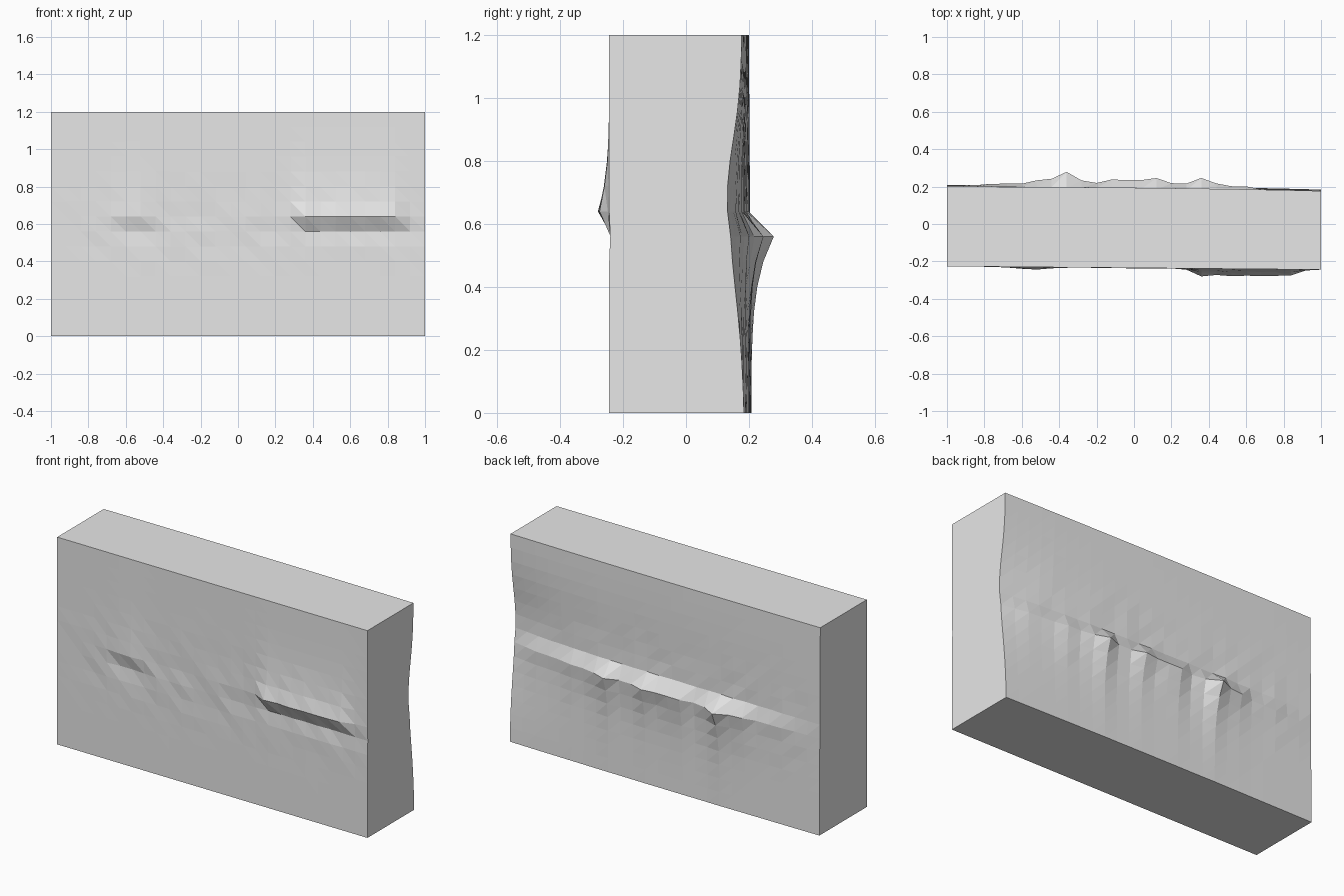
import bpy
import bmesh
import math
import random

random.seed(4)
COLUMNS, ROWS, CELL = 25, 15, 0.08
CREST_FRONT, CREST_BACK = 8, 7      # grid rows where the ridges run

cube = bpy.data.objects.get("Cube")
if cube:
    bpy.data.objects.remove(cube, do_unlink=True)

# Ridge and hollow depths along the length, as (x, depth)
FRONT_RIDGE = [(.2, 0), (.28, .008), (.36, .04), (.44, .035), (.52, .038),
               (.76, .034), (.84, .03), (.92, .006), (1, 0)]
BACK_RIDGE = [(-1, 0), (-.76, .012), (-.6, .018), (-.52, .034), (-.44, .044),
              (-.36, .082), (-.28, .042), (-.2, .03), (-.12, .05), (.04, .046),
              (.12, .058), (.2, .036), (.28, .036), (.36, .066), (.44, .038),
              (.52, .026), (.6, .032), (.68, .018), (.84, .02), (1, .005)]
BACK_HOLLOW = [(-1, 0), (-.6, .004), (0, .012), (.4, .015), (.7, .025), (1, .05)]


def along(points, x):
    """Linear interpolation through a list of points."""
    if x <= points[0][0]:
        return points[0][1]
    for (xa, ya), (xb, yb) in zip(points, points[1:]):
        if x <= xb + 1e-6:
            return ya + (yb - ya) * (x - xa) / (xb - xa)
    return points[-1][1]


def roughness(x, z):
    """Slight unevenness that fades toward every edge."""
    fade = math.exp(-((z - .6) / .2) ** 2) * min(1, (1 - abs(x)) * 5)
    return random.uniform(-.003, .003) * fade


def front_y(x, z, row):
    step = row - CREST_FRONT
    # long slope above the crest, sharp undercut below it
    fall = math.exp(-step / 2) if step >= 0 else 0
    out = along(FRONT_RIDGE, x) * fall * (1 - z / 1.2) / (1 - .64 / 1.2)
    bump = math.exp(-((x + .54) / .1) ** 2)
    out += .012 * bump * fall
    if step == -1:
        out -= .01 * bump + .006 * math.exp(-((x - .7) / .4) ** 2)
    return -.226 - .009 * (x + 1) - out + roughness(x, z)


def back_y(x, z, row):
    step = CREST_BACK - row
    # sharp ledge above the crest, slope below it
    fall = math.exp(-step / 1.8) if step >= 0 else 0
    width = .26 if z > .68 else .38
    hollow = along(BACK_HOLLOW, x) * math.exp(-((z - .68) / width) ** 2)
    base = .208 - .007 * z - .0055 * (x + 1) ** 2
    return base + along(BACK_RIDGE, x) * fall - hollow + roughness(x, z)


def make_sheet(bm, depth):
    """Grid of vertices standing upright, indexed by column and row."""
    return [[bm.verts.new((c * CELL - 1, depth(c * CELL - 1, r * CELL, r), r * CELL))
             for r in range(ROWS + 1)] for c in range(COLUMNS + 1)]


bm = bmesh.new()
front = make_sheet(bm, front_y)
back = make_sheet(bm, back_y)

# Rough front and back, every cell split on the same diagonal
for sheet in (front, back):
    for c in range(COLUMNS):
        for r in range(ROWS):
            a, b = sheet[c][r], sheet[c + 1][r]
            d, e = sheet[c + 1][r + 1], sheet[c][r + 1]
            bm.faces.new((a, b, e))
            bm.faces.new((b, d, e))

# Flat top, bottom and ends
for r in (0, ROWS):
    for c in range(COLUMNS):
        bm.faces.new((front[c][r], front[c + 1][r], back[c + 1][r], back[c][r]))
for c in (0, COLUMNS):
    for r in range(ROWS):
        bm.faces.new((front[c][r], front[c][r + 1], back[c][r + 1], back[c][r]))
bmesh.ops.recalc_face_normals(bm, faces=bm.faces[:])

mesh = bpy.data.meshes.new("rough_slab")
bm.to_mesh(mesh)
bm.free()
slab = bpy.data.objects.new("rough_slab", mesh)
bpy.context.scene.collection.objects.link(slab)

# Plain grey material
grey = bpy.data.materials.new("plain_grey")
grey.use_nodes = True
colour = (.8, .8, .8, 1)
grey.diffuse_color = colour
grey.node_tree.nodes["Principled BSDF"].inputs["Base Color"].default_value = colour
mesh.materials.append(grey)
